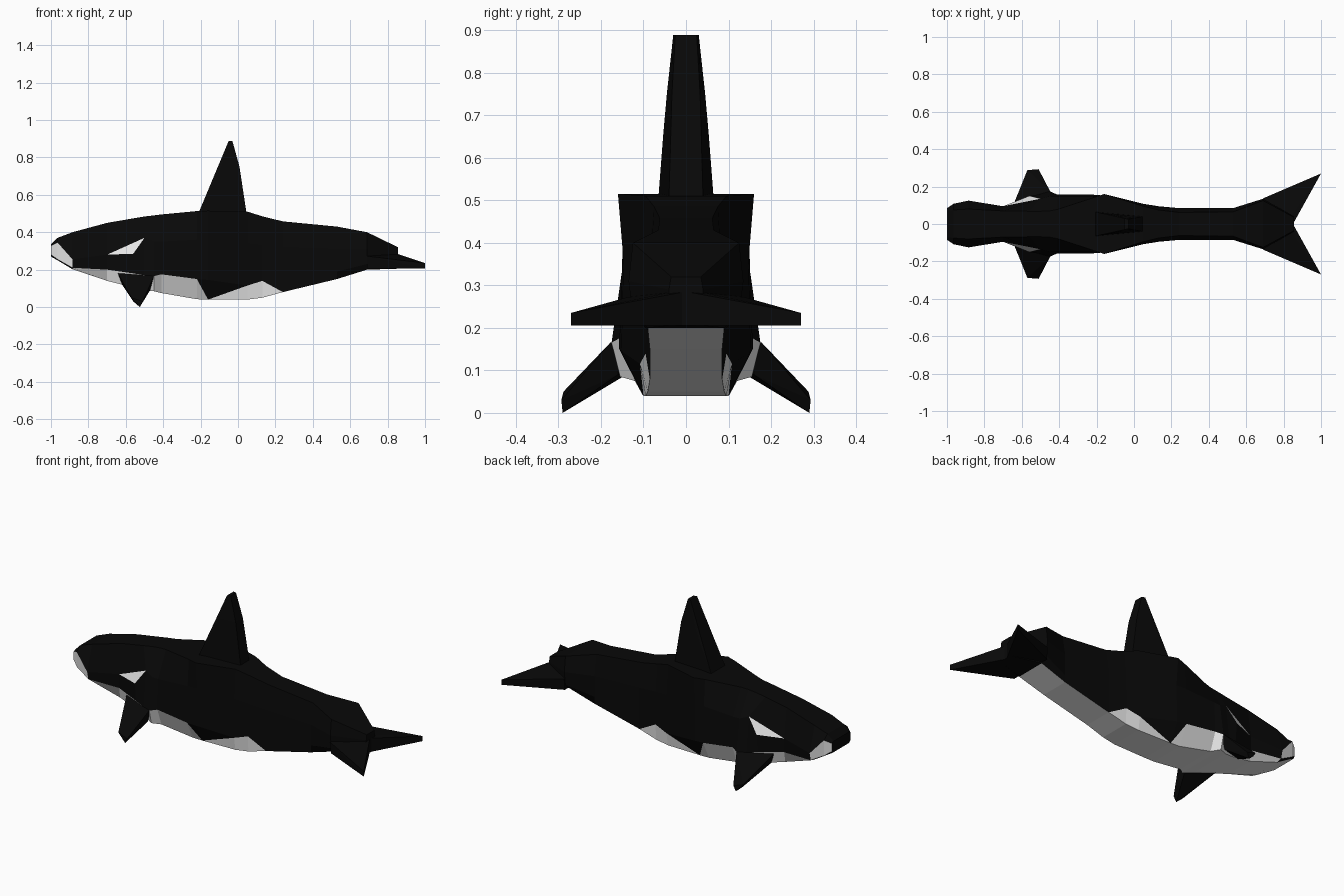
import bpy, bmesh

def material(name, c):
    m = bpy.data.materials.new(name)
    m.diffuse_color = (c, c, c, 1)
    return m

BLACK = material("black_skin", 0.0025)
WHITE = material("white_skin", 0.8)

def finish(name, bm):
    bmesh.ops.remove_doubles(bm, verts=bm.verts, dist=0.0005)
    bmesh.ops.recalc_face_normals(bm, faces=bm.faces)
    me = bpy.data.meshes.new(name)
    bm.to_mesh(me)
    bm.free()
    me.materials.append(BLACK)
    me.materials.append(WHITE)
    ob = bpy.data.objects.new(name, me)
    bpy.context.collection.objects.link(ob)
    return ob

def hull(name, points):
    bm = bmesh.new()
    for p in points:
        bm.verts.new(p)
    bmesh.ops.convex_hull(bm, input=bm.verts)
    return finish(name, bm)

# body stations: x, then (half width, z) for back edge, upper side, lower side, belly edge
S = [
    (-1.00, .07, .335, .085, .328, .085, .28, .075, .27),
    (-0.965, .075, .37, .108, .345, .105, .255, .085, .25),
    (-0.885, .08, .40, .125, .255, .115, .21, .085, .202),
    (-0.70, .07, .45, .095, .28, .095, .20, .085, .14),
    (-0.56, .068, .474, .15, .285, .14, .18, .11, .105),
    (-0.50, .068, .484, .135, .37, .16, .17, .13, .09),
    (-0.45, .07, .49, .148, .35, .175, .165, .155, .085),
    (-0.41, .078, .495, .15, .35, .157, .175, .12, .075),
    (-0.22, .14, .513, .15, .36, .157, .15, .102, .042),
    (-0.16, .16, .515, .147, .36, .152, .145, .10, .04),
    (0.05, .095, .51, .108, .34, .108, .115, .095, .04),
    (0.13, .075, .485, .092, .33, .095, .14, .09, .05),
    (0.24, .062, .458, .085, .32, .085, .15, .085, .08),
    (0.53, .065, .43, .085, .31, .085, .19, .085, .15),
    (0.69, .125, .40, .135, .31, .125, .23, .09, .20),
    (0.855, .035, .32, .04, .29, .04, .23, .04, .205),
]
EYE = 3               # station where the eye patch starts
FLANK = {2, 3, 4, 5, 6, 7, 10}  # segments with a white lower flank
SPLIT = {8: "first", 9: "second", 11: "first"}  # diagonal colour borders

bm = bmesh.new()
for side in (1, -1):
    rings = []
    for x, *p in S:
        pts = [(0, p[1])] + list(zip(p[::2], p[1::2])) + [(0, p[7])]
        rings.append([bm.verts.new((x, side * y, z)) for y, z in pts])

    def face(color, *v):
        bm.faces.new(v).material_index = color

    for i in range(len(S) - 1):
        a, b = rings[i], rings[i + 1]
        face(0, a[0], b[0], b[1], a[1])
        # upper side, with the eye patch cut in
        if i == EYE:
            c = rings[i + 2]
            face(1, a[2], b[2], c[2])
            face(0, a[1], b[1], c[2], a[2])
            face(0, b[1], c[1], c[2])
        elif i != EYE + 1:
            face(0, a[1], b[1], b[2], a[2])
        # middle side, white at the snout
        face(1 if i < 2 else 0, a[2], b[2], b[3], a[3])
        # lower flank with stepped white patches
        if SPLIT.get(i) == "first":
            face(1, a[3], b[4], a[4])
            face(0, a[3], b[3], b[4])
        elif SPLIT.get(i) == "second":
            face(0, a[3], b[3], a[4])
            face(1, b[3], b[4], a[4])
        else:
            face(1 if i in FLANK else 0, a[3], b[3], b[4], a[4])
        # belly
        face(1 if i < len(S) - 2 else 0, a[4], b[4], b[5], a[5])
    # nose and tail caps
    bm.faces.new(rings[0])
    bm.faces.new(rings[-1])
finish("body", bm)

# dorsal fin: x front, x back, z, half width front, half width back
fin = []
for xf, xb, z, wf, wb in [(-.21, .045, .505, .065, .04), (-.13, .02, .66, .053, .036),
                          (-.05, -.03, .888, .03, .025), (-.09, .008, .75, .045, .033)]:
    for s in (1, -1):
        fin += [(xf, s * wf, z), (xb, s * wb, z)]
hull("dorsal_fin", fin)

# paired fins
for side, tag in ((1, "left"), (-1, "right")):
    flipper = [(-.65, .09, .195), (-.62, .09, .12), (-.45, .16, .172), (-.47, .16, .09),
               (-.45, .178, .165), (-.57, .288, .05), (-.56, .28, .03),
               (-.51, .293, .03), (-.525, .29, 0)]
    hull(tag + "_flipper", [(x, side * y, z) for x, y, z in flipper])
    fluke = [(.69, 0, .272), (.69, .137, .272), (.85, 0, .285), (.84, .04, .283),
             (1, .27, .235), (1, .27, .205), (.84, .04, .205), (.85, 0, .205),
             (.69, .13, .205), (.69, 0, .205)]
    hull(tag + "_tail_fluke", [(x, side * y, z) for x, y, z in fluke])
